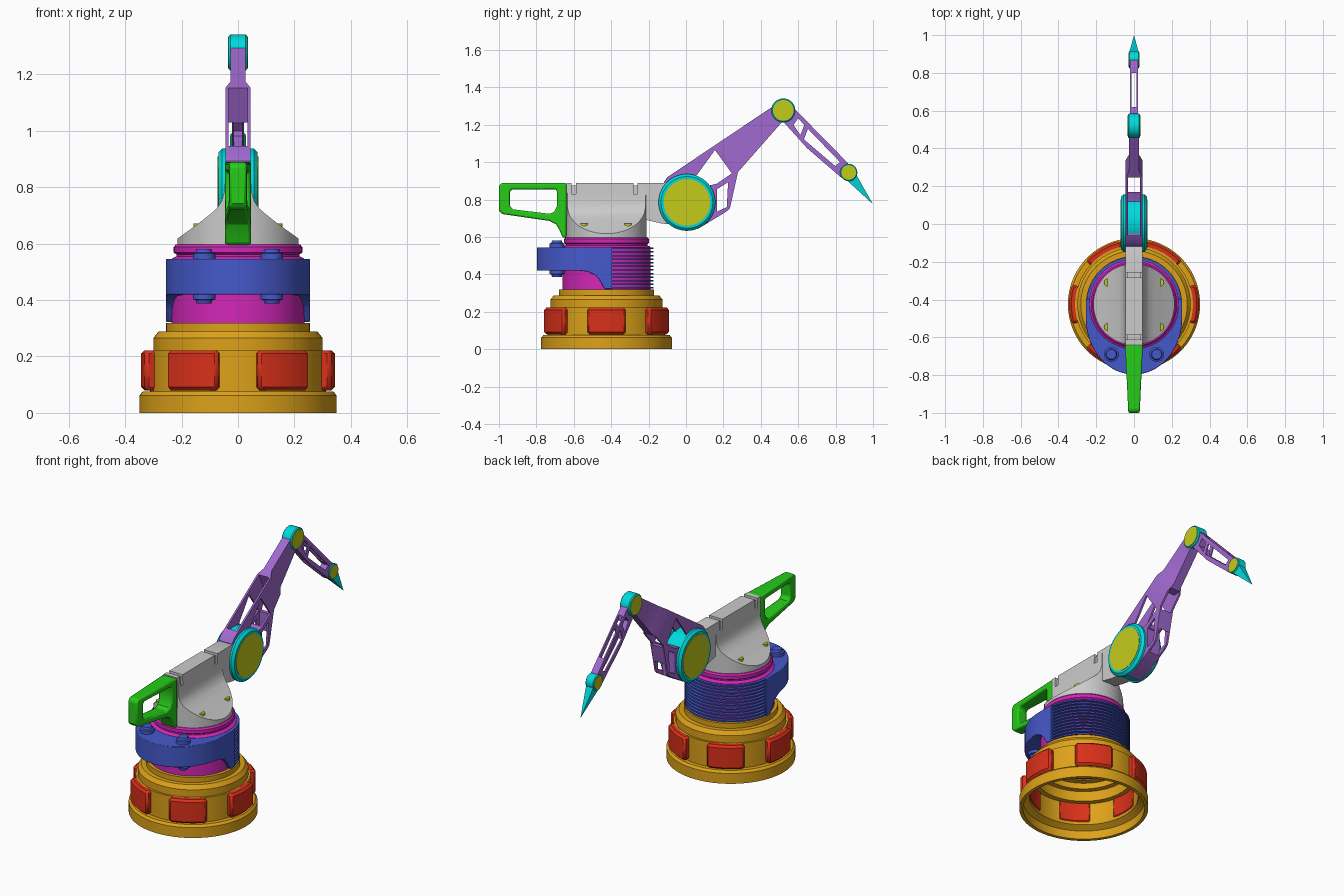
import bpy, bmesh
from math import sin, cos, pi, radians
from mathutils import Vector

if "Cube" in bpy.data.objects:
    bpy.data.objects.remove(bpy.data.objects["Cube"])

COL = dict(amber=(.72, .36, .01), red=(.7, .03, .01), magenta=(.65, .02, .48), blue=(.06, .1, .6),
           green=(.02, .6, .01), purple=(.35, .14, .62), cyan=(0, .7, .72), yellow=(.55, .6, .01))
MATS = {}
for key, c in COL.items():
    MATS[key] = bpy.data.materials.new(key)
    MATS[key].diffuse_color = (*c, 1)
CY = -0.425  # y of the base axis


def finish(name, bm, col):
    bmesh.ops.remove_doubles(bm, verts=bm.verts, dist=1e-5)
    bmesh.ops.recalc_face_normals(bm, faces=bm.faces)
    me = bpy.data.meshes.new(name)
    bm.to_mesh(me)
    bm.free()
    ob = bpy.data.objects.new(name, me)
    bpy.context.collection.objects.link(ob)
    if col:
        me.materials.append(MATS[col])
    return ob


def prism(name, pts, a, b, axis, col=None, edit=None):
    """Extrude a 2D outline from a to b along an axis."""
    put = {'x': lambda p, t: (t, p[0], p[1]), 'y': lambda p, t: (p[0], t, p[1]),
           'z': lambda p, t: (p[0], p[1], t)}[axis]
    bm = bmesh.new()
    lo = [bm.verts.new(put(p, a)) for p in pts]
    hi = [bm.verts.new(put(p, b)) for p in pts]
    bm.faces.new(lo)
    bm.faces.new(hi)
    n = len(pts)
    for i in range(n):
        bm.faces.new((lo[i], lo[(i + 1) % n], hi[(i + 1) % n], hi[i]))
    if edit:
        edit(bm)
    return finish(name, bm, col)


def lathe(name, prof, centre, axis, col=None, segs=64, closed=False):
    """Turn an (r, h) profile about the x or z axis."""
    bm = bmesh.new()
    c = Vector(centre)
    vs = [bm.verts.new(c + Vector((r, 0, h) if axis == 'z' else (h, r, 0))) for r, h in prof]
    es = [bm.edges.new(e) for e in zip(vs, vs[1:])]
    if closed:
        es.append(bm.edges.new((vs[-1], vs[0])))
    bmesh.ops.spin(bm, geom=vs + es, cent=c, axis=(0, 0, 1) if axis == 'z' else (1, 0, 0),
                   angle=2 * pi, steps=segs)
    return finish(name, bm, col)


def activate(ob):
    bpy.ops.object.select_all(action='DESELECT')
    ob.select_set(True)
    bpy.context.view_layer.objects.active = ob


def boolean(ob, cutter, op='DIFFERENCE'):
    activate(ob)
    m = ob.modifiers.new("cut", 'BOOLEAN')
    m.operation, m.object, m.solver = op, cutter, 'EXACT'
    bpy.ops.object.modifier_apply(modifier=m.name)
    bpy.data.objects.remove(cutter)


def bevel(ob, w, seg=2):
    m = ob.modifiers.new("bevel", 'BEVEL')
    m.width, m.segments, m.limit_method, m.angle_limit = w, seg, 'ANGLE', radians(40)


def arc(r, a0, a1, n, cy=CY):
    return [(r * cos(a0 + (a1 - a0) * i / n), cy + r * sin(a0 + (a1 - a0) * i / n)) for i in range(n + 1)]


def disc(r, h0, h1):
    return [(0, h0), (r, h0), (r, h1), (0, h1)]


# Hollow stepped base with six grip pads
lathe("base", [(.35, 0), (.35, .062), (.338, .075), (.312, .075), (.312, .222), (.3, .222), (.3, .265),
               (.282, .288), (.255, .288), (.255, .318), (.2, .318), (.2, .295), (.235, .295), (.235, .26),
               (.265, .26), (.265, .2), (.295, .2), (.295, .07), (.33, .05), (.33, 0)],
      (0, CY, 0), 'z', "amber", 96, True)
for i in range(6):
    a, w = i * pi / 3, radians(18)
    pad = prism(f"grip_pad_{i}", arc(.344, a - w, a + w, 12) + arc(.29, a + w, a - w, 12), .08, .222, 'z', "red")
    bevel(pad, .012, 1)

# Turntable core
lathe("core", [(0, .3), (.236, .3), (.236, .545), (.232, .548), (.218, .555), (.218, .562), (.228, .568),
               (.228, .588), (.22, .597), (0, .597)], (0, CY, 0), 'z', "magenta", 96)

# Clamp collar: egg outline trimmed by a side profile, bored for the core
egg = [(.255, -.395), (.255, -.5)] + [(.255 * cos(t * pi / 40), -.5 - .297 * sin(t * pi / 40)) for t in range(1, 40)]
egg += [(-.255, -.5), (-.255, -.395)]
collar = prism("collar", egg, .322, .545, 'z', "blue")
side = [(-.9, .6), (-.9, .42), (-.57, .42), (-.525, .415), (-.49, .398), (-.462, .37), (-.44, .33),
        (-.42, .31), (-.3, .31), (-.3, .6)]
boolean(collar, prism("trim", side, -.5, .5, 'x'), 'INTERSECT')
boolean(collar, lathe("bore", disc(.234, 0, 1), (0, CY, 0), 'z', segs=96))
bevel(collar, .006)

# Cooling fins around the back of the collar
fin = arc(.252, .118, pi - .118, 40) + arc(.225, pi - .13, .13, 40)
for i in range(12):
    z = .324 + i * .0192
    prism(f"fin_{i}", fin, z, z + .008, 'z', "blue")

# Clamp bolts and turret screws, mirrored left and right
for s in (-1, 1):
    lathe("clamp_bolt", [(0, .387), (.026, .387), (.03, .4), (.04, .402), (.04, .425), (.036, .43), (.036, .54),
                         (.04, .545), (.04, .565), (.03, .568), (.026, .581), (0, .581)],
          (s * .12, -.69, 0), 'z', "blue", 24)
    for y in (-.31, -.545):
        lathe("turret_screw", disc(.021, .6, .672), (s * .137, y, 0), 'z', "yellow", 20)

# Turret: flared foot clipped to a circle, plus the spine bar
half = [(.22, .594), (.22, .614), (.15, .664), (.1, .703), (.075, .725), (.058, .75), (.048, .785), (.044, .889)]
turret = prism("turret", half + [(-x, z) for x, z in reversed(half)], -.8, -.1, 'y')
boolean(turret, lathe("clip", disc(.215, .4, 1), (0, CY, 0), 'z', segs=96), 'INTERSECT')
spine = prism("spine", [(-.64, .71), (-.64, .89), (-.09, .89), (.0, .85), (.0, .66), (-.13, .672), (-.215, .692),
                        (-.3, .71)], -.0445, .0445, 'x')
boolean(turret, spine, 'UNION')
for y in (-.6, -.27):
    notch = [(-.06, .83), (-.034, .83), (-.034, .876), (.034, .876), (.034, .83), (.06, .83), (.06, .95), (-.06, .95)]
    boolean(turret, prism("notch", notch, y - .012, y + .012, 'y'))


# Tapered grip handle with a window
def taper_handle(bm):
    for v in bm.verts:
        v.co.x *= 1 - .36 * (-.64 - v.co.y) / .36


handle = prism("handle", [(-.64, .889), (-.985, .889), (-1, .875), (-1, .742), (-.985, .723), (-.73, .686),
                          (-.695, .668), (-.678, .64), (-.66, .597), (-.64, .595)],
               -.047, .047, 'x', "green", taper_handle)
boolean(handle, prism("window", [(-.695, .855), (-.93, .855), (-.942, .842), (-.942, .765), (-.925, .748),
                                 (-.73, .724), (-.705, .735), (-.69, .765), (-.69, .845)], -.1, .1, 'x'))
bevel(handle, .009)


# Upper arm, narrowed beyond the middle, with side windows and a through slot
def narrow_arm(bm):
    d = Vector((0, .83, .56))
    o = Vector((0, 0, .785))
    for t in (.41, .45):
        bmesh.ops.bisect_plane(bm, geom=bm.verts[:] + bm.edges[:] + bm.faces[:], plane_co=o + d * t, plane_no=d)
    for v in bm.verts:
        if (v.co - o).dot(d) / d.length_squared > .44:
            v.co.x *= .6


arm = prism("upper_arm", [(-.118, .893), (-.1, .92), (.485, 1.312), (.53, 1.29), (.52, 1.222), (.278, .947),
                          (.235, .754), (.215, .735), (.07, .647), (-.005, .632), (-.03, .7), (-.1, .8)],
            -.044, .044, 'x', "purple", narrow_arm)
boolean(arm, prism("window", [(.05, .92), (.155, 1.065), (.245, .94), (.165, .885), (.1, .87)], -.1, .1, 'x'))
boolean(arm, prism("window", [(.165, .855), (.225, .893), (.218, .76), (.165, .735)], -.1, .1, 'x'))
boolean(arm, prism("slot", [(-.06, 1.1), (.2, 1.25), (.3, 1.03), (.4, 1.03), (.4, .93), (.25, .93), (.25, .6),
                            (.17, .6), (.17, .92), (-.06, .92)], -.033, .033, 'x'))

# Forearm with lattice openings
fore = prism("forearm", [(.583, 1.283), (.866, .995), (.88, .94), (.834, .914), (.647, 1.075), (.519, 1.218),
                         (.52, 1.3)], -.022, .022, 'x', "purple")
boolean(fore, prism("window", [(.6, 1.235), (.632, 1.198), (.612, 1.145), (.575, 1.2)], -.1, .1, 'x'))
boolean(fore, prism("window", [(.652, 1.178), (.824, 1.0), (.797, .98), (.63, 1.122)], -.1, .1, 'x'))
boolean(fore, prism("slot", [(.62, 1.4), (.8, 1.4), (.8, .8), (.62, .8)], -.014, .014, 'x'))

# Joints: cyan housings with yellow caps on both ends
for name, y, z, r, w, cap in (("shoulder", .005, .785, .152, .07, .124), ("elbow", .52, 1.277, .064, .033, .055),
                              ("wrist", .87, .945, .046, .027, .039)):
    b = r * .09
    lathe(name + "_joint", [(0, -w), (r - b, -w), (r, -w + b), (r, w - b), (r - b, w), (0, w)] if r < .1 else
          [(0, -w), (r - b, -w), (r, -w + b), (r, -.045), (.146, -.043), (.146, .043), (r, .045), (r, w - b),
           (r - b, w), (0, w)], (0, y, z), 'x', "cyan")
    lathe(name + "_caps", disc(cap, -w - .002, w + .002), (0, y, z), 'x', "yellow")


# Pointed tip
def sharpen(bm):
    for v in bm.verts:
        if v.co.y > .95:
            v.co.x = 0


prism("tip", [(.86, .903), (.9, .975), (.912, .93), (1, .775)], -.024, .024, 'x', "cyan", sharpen)

# Crisp smooth shading
for ob in bpy.context.scene.objects:
    activate(ob)
    bpy.ops.object.shade_smooth_by_angle(angle=radians(30))

for m in bpy.data.materials:
    if m.users and not m.is_grease_pencil:
        m.use_nodes = True
        m.node_tree.nodes["Principled BSDF"].inputs["Base Color"].default_value = m.diffuse_color
